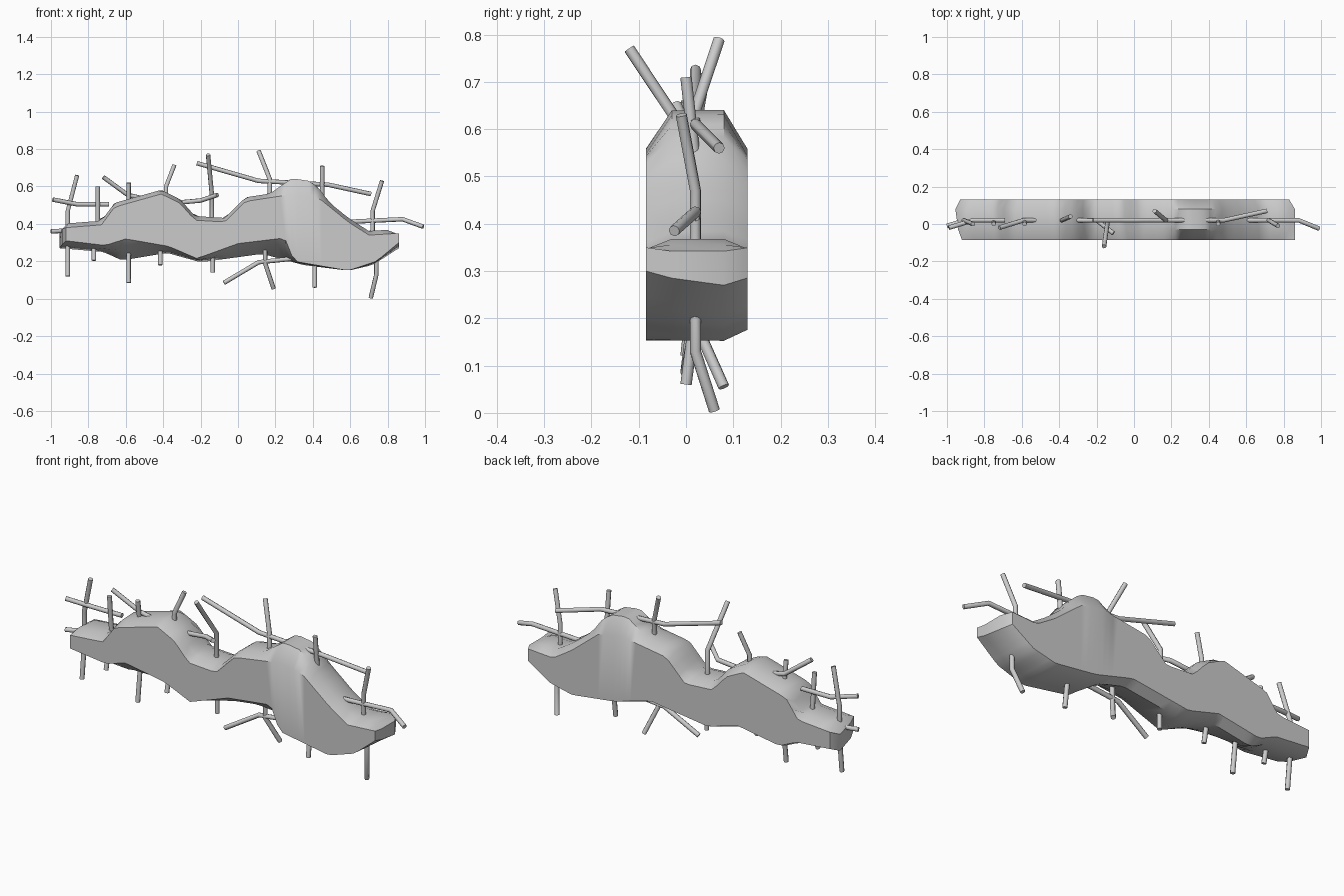
import bpy, bmesh

if "Cube" in bpy.data.objects:
    bpy.data.objects.remove(bpy.data.objects["Cube"])

def sample(line, x):
    """Height of a polyline at x."""
    if x <= line[0][0]:
        return line[0][1]
    for (x0, z0), (x1, z1) in zip(line, line[1:]):
        if x <= x1:
            return z0 + (z1 - z0) * (x - x0) / (x1 - x0)
    return line[-1][1]

# Key outlines of the lumpy body
front_top = [(-.92, .38), (-.73, .395), (-.66, .49), (-.41, .56), (-.31, .51), (-.23, .42),
             (-.07, .41), (.04, .52), (.30, .56), (.43, .54), (.59, .41), (.70, .34), (.86, .35)]
front_bot = [(-.92, .31), (-.71, .285), (-.60, .32), (-.37, .28), (-.22, .215),
             (0, .295), (.25, .325), (.30, .20), (.59, .15), (.74, .20), (.86, .30)]
mid_bot = [(-.95, .27), (-.72, .25), (-.62, .205), (-.38, .245), (-.2, .195), (.13, .24),
           (.35, .18), (.59, .15), (.72, .18), (.86, .27)]

# The middle swells above the front outline and has one extra hump
def mid_top(x):
    hump = .06 * min(1, max(0, (.16 - abs(x - .33)) / .11))
    end_round = max(0, -.91 - x) + .5 * max(0, x - .80)
    return sample(front_top, x) + .022 + hump - end_round

front = (lambda x: sample(front_top, x), lambda x: sample(front_bot, x))
middle = (mid_top, lambda x: sample(mid_bot, x))
shoulder = (mid_top, lambda x: (front[1](x) + middle[1](x)) / 2)
back = (lambda x: front[0](x + .015), lambda x: middle[1](x + .015) + .025)

# Body: loft rings from front to back, ends capped
N = 56
bm = bmesh.new()

def ring(y, x0, x1, outline):
    xs = [x0 + (x1 - x0) * i / N for i in range(N + 1)]
    top, bot = outline
    pts = [(x, top(x)) for x in xs] + [(x, bot(x)) for x in reversed(xs)]
    return [bm.verts.new((x, y, z)) for x, z in pts]

rings = [ring(-.085, -.92, .86, front), ring(-.03, -.94, .86, shoulder),
         ring(.08, -.955, .86, middle), ring(.13, -.93, .83, back)]
for a, b in zip(rings, rings[1:]):
    for i in range(len(a)):
        j = (i + 1) % len(a)
        bm.faces.new((a[i], a[j], b[j], b[i]))
for r in (rings[0], rings[-1]):
    for i in range(N):
        k = 2 * N + 1 - i
        bm.faces.new((r[i], r[i + 1], r[k - 1], r[k]))
bmesh.ops.recalc_face_normals(bm, faces=bm.faces)
mesh = bpy.data.meshes.new("body")
bm.to_mesh(mesh)
bm.free()
body = bpy.data.objects.new("body", mesh)
bpy.context.collection.objects.link(body)

# Twigs: bent rods that stick out of the body
MID_Y = .02
twigs = []

def twig(path):
    name = f"twig_{len(twigs) + 1}"
    cu = bpy.data.curves.new(name, 'CURVE')
    cu.dimensions = '3D'
    cu.bevel_depth = .012
    cu.bevel_resolution = 2
    cu.use_fill_caps = True
    sp = cu.splines.new('POLY')
    sp.points.add(len(path) - 1)
    for p, co in zip(sp.points, path):
        p.co = (*co, 1)
    ob = bpy.data.objects.new(name, cu)
    bpy.context.collection.objects.link(ob)
    twigs.append(ob)

def root(x, z):
    """Point just inside the body, above or below z."""
    top, bot = middle[0](x), middle[1](x)
    return (x, MID_Y, top - .04 if z > (top + bot) / 2 else bot + .04)

# Straight spikes: x and tip height
for x, z in [(-.75, .60), (-.585, .62), (.45, .71), (-.91, .12), (-.77, .205),
             (-.585, .085), (-.415, .18), (-.135, .14), (.41, .06)]:
    twig([(x, 0 if abs(x) > .4 else MID_Y, z), root(x, z)])

# Kinked spikes: tip, then elbow over the root
for tip, (ex, ez) in [((-.86, 0, .66), (-.91, .47)), ((-.34, .04, .715), (-.385, .6)),
                      ((-.16, -.12, .77), (-.14, .56)), ((.11, .07, .79), (.17, .64)),
                      ((.77, -.01, .63), (.72, .47)), ((.19, .08, .055), (.145, .19)),
                      ((.71, .06, .005), (.74, .13))]:
    twig([tip, (ex, MID_Y, ez), root(ex, ez)])

# Lying twigs: tip, then bends along the centre line
for tip, bends in [((-.99, -.02, .53), [(-.86, .505), (-.69, .505)]),
                   ((-1, -.01, .36), [(-.9, .365)]),
                   ((-.72, -.02, .65), [(-.59, .555), (-.48, .53)]),
                   ((-.11, -.05, .555), [(-.20, .525), (-.31, .515)]),
                   ((.71, .07, .56), [(.48, .61), (.11, .63), (-.22, .725)]),
                   ((.99, -.025, .385), [(.88, .425), (.57, .41)]),
                   ((-.075, 0, .085), [(.11, .195), (.30, .215)])]:
    twig([tip] + [(x, MID_Y, z) for x, z in bends])

# Mesh the twigs and shade everything
def shade(obs, angle, convert=False):
    bpy.ops.object.select_all(action='DESELECT')
    for ob in obs:
        ob.select_set(True)
    bpy.context.view_layer.objects.active = obs[0]
    if convert:
        bpy.ops.object.convert(target='MESH')
    bpy.ops.object.shade_smooth_by_angle(angle=angle)

shade(twigs, .87, convert=True)
shade([body], .7)
